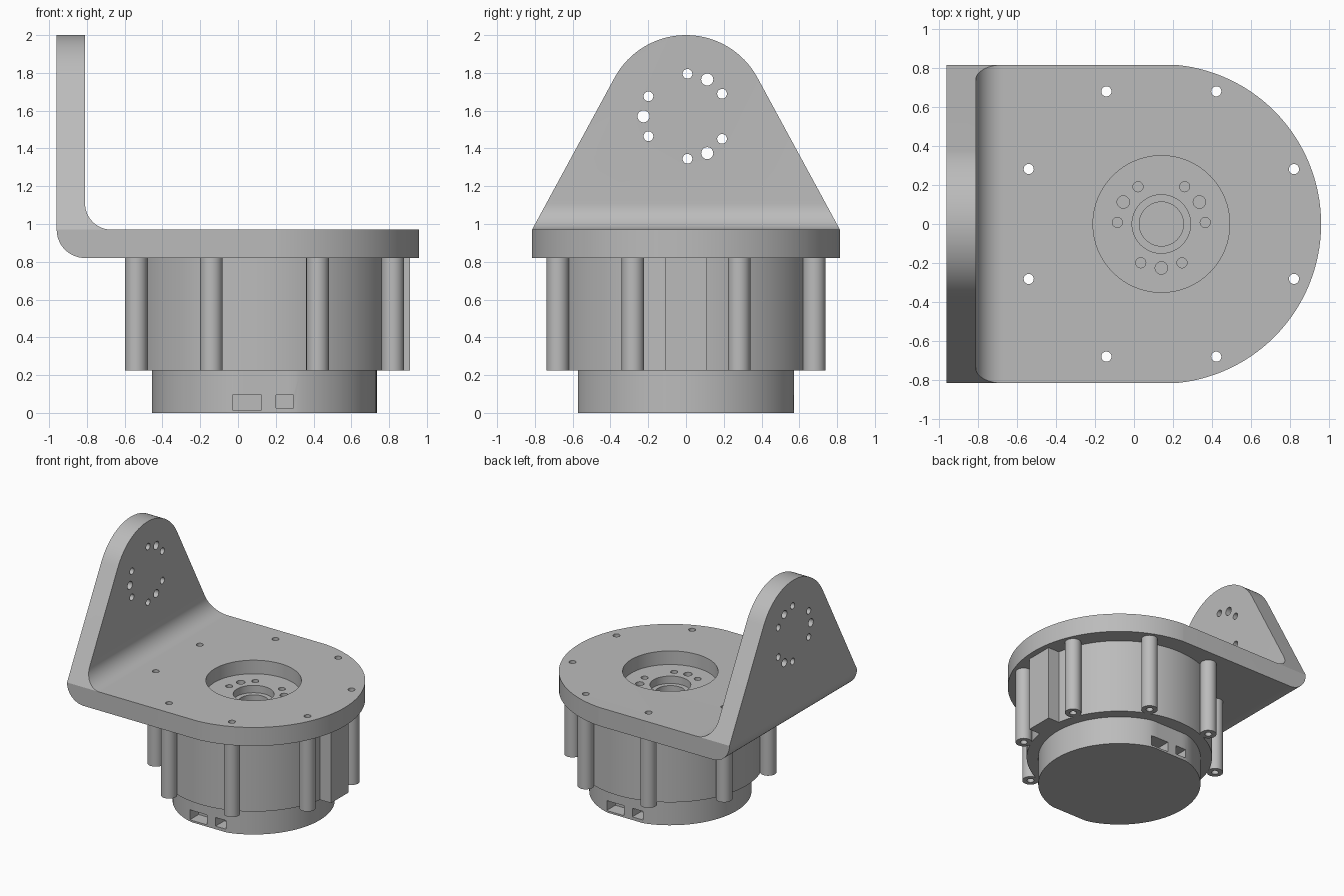
import bpy, bmesh
from math import sin, cos, radians, acos, atan2, hypot, degrees

old = bpy.data.objects.get("Cube")
if old:
    bpy.data.objects.remove(old, do_unlink=True)

grey = bpy.data.materials.new("machined grey")
grey.use_nodes = True
GREY = (0.5, 0.5, 0.5, 1)
grey.diffuse_color = GREY
grey.node_tree.nodes["Principled BSDF"].inputs["Base Color"].default_value = GREY

CX = 0.14          # motor axis
PLATE_LOW, PLATE_TOP = 0.82, 0.97
HALF = 0.815       # half width of the bracket
WALL_Z, WALL_R = 1.57, 0.43


def arc(cx, cy, r, a0, a1, n):
    return [(cx + r * cos(radians(a0 + (a1 - a0) * i / n)),
             cy + r * sin(radians(a0 + (a1 - a0) * i / n))) for i in range(n + 1)]


def circle(cx, cy, r, n=32):
    return arc(cx, cy, r, 0, 360, n)[:-1]


def rect(x0, x1, y0, y1):
    return [(x0, y0), (x1, y0), (x1, y1), (x0, y1)]


def polar(cx, cy, r, a):
    return cx + r * cos(radians(a)), cy + r * sin(radians(a))


def prism(name, outlines, axis, lo, hi):
    """Extrude one or more closed outlines along an axis into one object."""
    place = {"x": lambda u, v, w: (w, u, v),
             "y": lambda u, v, w: (u, w, v),
             "z": lambda u, v, w: (u, v, w)}[axis]
    bm = bmesh.new()
    for pts in outlines:
        a = [bm.verts.new(place(u, v, lo)) for u, v in pts]
        b = [bm.verts.new(place(u, v, hi)) for u, v in pts]
        bm.faces.new(a)
        bm.faces.new(b)
        for i in range(len(pts)):
            j = (i + 1) % len(pts)
            bm.faces.new((a[i], a[j], b[j], b[i]))
    bmesh.ops.recalc_face_normals(bm, faces=bm.faces)
    mesh = bpy.data.meshes.new(name)
    bm.to_mesh(mesh)
    bm.free()
    mesh.materials.append(grey)
    obj = bpy.data.objects.new(name, mesh)
    bpy.context.collection.objects.link(obj)
    return obj


def combine(obj, other, operation="DIFFERENCE"):
    mod = obj.modifiers.new("shape", "BOOLEAN")
    mod.operation, mod.solver, mod.object = operation, "EXACT", other
    bpy.context.view_layer.objects.active = obj
    bpy.ops.object.modifier_apply(modifier=mod.name)
    bpy.data.objects.remove(other, do_unlink=True)


def drill(obj, outlines, axis, lo, hi):
    combine(obj, prism("cutter", outlines, axis, lo, hi))


def bolt_groups(cx, cy, first):
    """Three groups of three holes, the middle one larger."""
    return [circle(*polar(cx, cy, 0.225, first + 120 * g + d), 0.026 if d else 0.032, 20)
            for g in range(3) for d in (-28, 0, 28)]


# Angle bracket: bent profile, trimmed by its plan and its side outline
profile = ([(0.96, PLATE_LOW), (0.96, PLATE_TOP)]
           + arc(-0.67, 1.11, 0.14, 270, 180, 14)
           + [(-0.81, 2.0), (-0.96, 2.0)]
           + arc(-0.81, 0.97, 0.15, 180, 270, 14))
bracket = prism("angle_bracket", [profile], "y", -HALF, HALF)
plan = [(-1.2, -HALF)] + arc(CX, 0, HALF + 0.003, -90, 90, 64) + [(-1.2, HALF)]
combine(bracket, prism("plan", [plan], "z", 0.5, 2.5), "INTERSECT")
dy, dz = HALF, PLATE_TOP - WALL_Z
tangent = degrees(atan2(dz, dy) + acos(WALL_R / hypot(dy, dz)))
side = ([(-0.9, 0.5), (0.9, 0.5), (0.9, PLATE_TOP), (HALF, PLATE_TOP)]
        + arc(0, WALL_Z, WALL_R, tangent, 180 - tangent, 32)
        + [(-HALF, PLATE_TOP), (-0.9, PLATE_TOP)])
combine(bracket, prism("side", [side], "x", -1.5, 1.5), "INTERSECT")

# Holes through the wall, rim bolts, and the stepped recess
bolts = [polar(CX, 0, 0.735, 22.5 + 45 * k) for k in range(8)]
bolt_holes = [circle(x, y, 0.026, 20) for x, y in bolts]
drill(bracket, bolt_groups(0, WALL_Z, 60), "x", -1.2, -0.6)
drill(bracket, bolt_holes, "z", 0.5, 1.2)
drill(bracket, [circle(CX, 0, 0.35, 64)], "z", 0.86, 1.2)
drill(bracket, [circle(CX, 0, 0.15, 48)], "z", 0.5, 1.2)
drill(bracket, bolt_groups(CX, 0, 30), "z", 0.825, 1.0)

# Motor housing with bolt lobes and a connector block
housing = prism("motor_housing", [circle(CX, 0, 0.68, 96)], "z", 0.225, PLATE_LOW)
lobes = prism("lobes", [circle(x, y, 0.06, 28) for x, y in bolts], "z", 0.225, PLATE_LOW)
combine(housing, lobes, "UNION")
block = prism("block", [rect(0.6, 0.91, -0.11, 0.11)], "z", 0.225, PLATE_LOW)
combine(housing, block, "UNION")
drill(housing, bolt_holes, "z", 0.1, 1.0)
drill(housing, [circle(CX, 0, 0.15, 48)], "z", 0.80, 1.0)
drill(housing, [circle(CX, 0, 0.113, 48)], "z", 0.74, 1.0)

# Base cap with two flats and a pair of sockets in each
flat = 0.572
cap = [(x, max(-flat, min(flat, y))) for x, y in circle(CX, 0, 0.595, 96)]
base = prism("base_cap", [cap], "z", 0, 0.225)
for turn in (1, -1):
    sockets = [rect(*sorted((CX + turn * (x0 - CX), CX + turn * (x1 - CX))), z0, 0.095)
               for x0, x1, z0 in ((-0.03, 0.125, 0.015), (0.2, 0.295, 0.025))]
    drill(base, sockets, "y", *sorted((-0.7 * turn, -0.46 * turn)))

# Smooth curved walls, crisp edges
bpy.ops.object.select_all(action="DESELECT")
for obj in (bracket, housing, base):
    obj.select_set(True)
bpy.context.view_layer.objects.active = bracket
bpy.ops.object.shade_smooth_by_angle(angle=radians(25))
